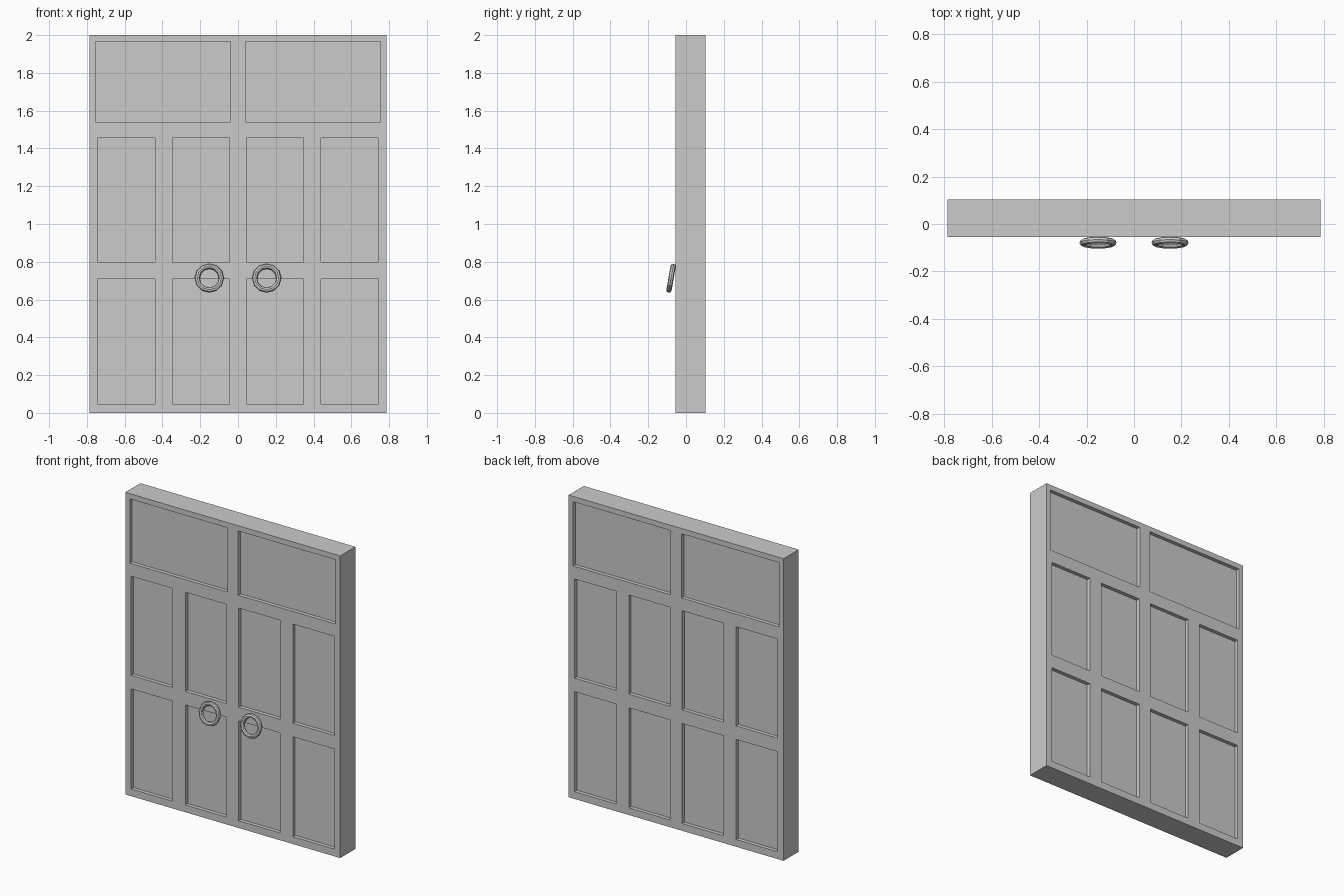
import bpy
import bmesh
import math
from mathutils import Matrix, Vector

if "Cube" in bpy.data.objects:
    bpy.data.objects.remove(bpy.data.objects["Cube"])

FRONT, BACK, HALF_W, DEPTH = -0.055, 0.103, 0.787, 0.025


def add_box(bm, x0, x1, y0, y1, z0, z1):
    size = Matrix.Diagonal((x1 - x0, y1 - y0, z1 - z0, 1))
    centre = Vector(((x0 + x1) / 2, (y0 + y1) / 2, (z0 + z1) / 2))
    bmesh.ops.create_cube(bm, size=1, matrix=Matrix.Translation(centre) @ size)


def to_object(name, bm):
    mesh = bpy.data.meshes.new(name)
    bm.to_mesh(mesh)
    bm.free()
    obj = bpy.data.objects.new(name, mesh)
    bpy.context.collection.objects.link(obj)
    return obj


# Door slab
bm = bmesh.new()
add_box(bm, -HALF_W, HALF_W, FRONT, BACK, 0, 2)
door = to_object("door_slab", bm)

# Panel recesses on both faces: (x0, x1, z0, z1) for the right half
panels = [(0.04, 0.754, 1.54, 1.965)]
for z0, z1 in ((0.80, 1.456), (0.048, 0.71)):
    panels += [(0.044, 0.347, z0, z1), (0.44, 0.744, z0, z1)]
bm = bmesh.new()
for x0, x1, z0, z1 in panels:
    for a, b in ((x0, x1), (-x1, -x0)):
        add_box(bm, a, b, FRONT - 0.05, FRONT + DEPTH, z0, z1)
        add_box(bm, a, b, BACK - DEPTH, BACK + 0.05, z0, z1)
cutter = to_object("panel_cutter", bm)
cutter.hide_render = True

mod = door.modifiers.new("panels", 'BOOLEAN')
mod.operation = 'DIFFERENCE'
mod.solver = 'EXACT'
mod.object = cutter
bpy.context.view_layer.objects.active = door
bpy.ops.object.modifier_apply(modifier=mod.name)
bpy.data.objects.remove(cutter)

# Ring handles, leaning outward at the bottom
for side, name in ((-1, "ring_handle_left"), (1, "ring_handle_right")):
    bpy.ops.mesh.primitive_torus_add(
        major_segments=12, minor_segments=8,
        major_radius=0.064, minor_radius=0.014,
        location=(side * 0.152, -0.079, 0.713),
        rotation=(math.radians(90 - 10), 0, 0))
    ring = bpy.context.object
    ring.name = name
    # top of the ring must sit nearest the door
    ring.rotation_euler.x = math.radians(80)
